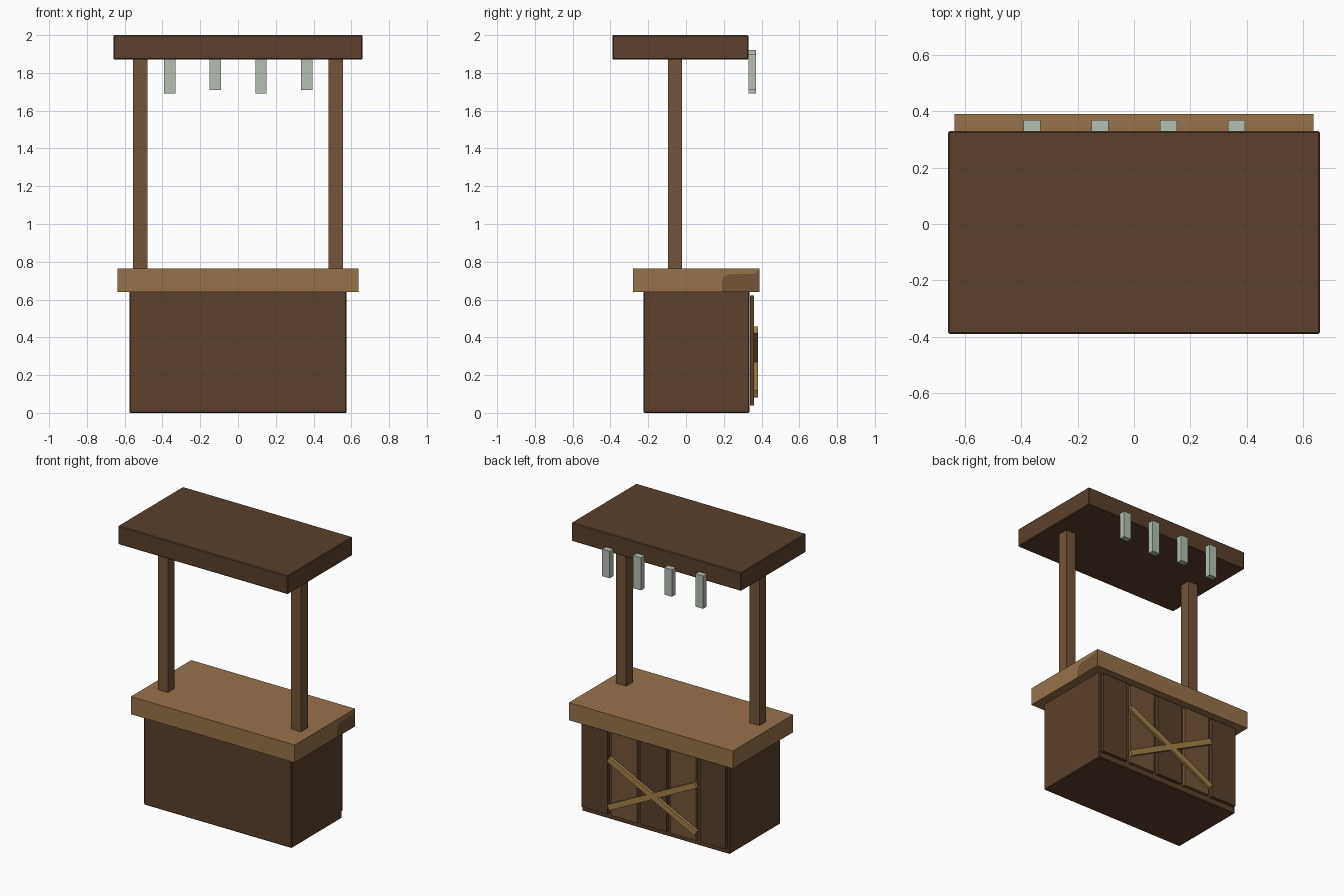
import bpy
import math

cube = bpy.data.objects.get("Cube")
if cube:
    bpy.data.objects.remove(cube, do_unlink=True)


def material(name, r, g, b):
    m = bpy.data.materials.new(name)
    m.use_nodes = True
    m.diffuse_color = (r, g, b, 1)
    m.node_tree.nodes["Principled BSDF"].inputs["Base Color"].default_value = (r, g, b, 1)
    return m


dark_wood = material("dark wood", 0.102, 0.051, 0.026)
mid_wood = material("mid wood", 0.171, 0.089, 0.04)
light_wood = material("light wood", 0.305, 0.171, 0.068)
golden_wood = material("golden wood", 0.36, 0.22, 0.062)
pale_cloth = material("pale grey green", 0.456, 0.527, 0.445)


def box(name, mat, x, y, z, tilt=0, bevel=0):
    """Box from (min, max) ranges, optionally tilted about y."""
    ranges = (x, y, z)
    bpy.ops.mesh.primitive_cube_add(size=1, location=[(a + b) / 2 for a, b in ranges])
    ob = bpy.context.object
    ob.name = name
    size = [b - a for a, b in ranges]
    for v in ob.data.vertices:
        v.co = [c * s for c, s in zip(v.co, size)]
    ob.rotation_euler.y = tilt
    ob.data.materials.append(mat)
    if bevel:
        mod = ob.modifiers.new("soft edge", "BEVEL")
        mod.width = bevel
        mod.segments = 1
    return ob


# Body, counter and roof
box("base", dark_wood, (-0.575, 0.575), (-0.225, 0.335), (0, 0.645), bevel=0.005)
box("counter", light_wood, (-0.637, 0.637), (-0.28, 0.39), (0.64, 0.764))
box("roof", dark_wood, (-0.66, 0.66), (-0.39, 0.33), (1.87, 2.0), bevel=0.005)

# Posts
for side, x in (("right", -0.518), ("left", 0.518)):
    box(side + "_post", mid_wood, (x - 0.039, x + 0.039), (-0.095, -0.02), (0.76, 1.875))

# Back planks in alternating wood
for i in range(5):
    x = (i - 2) * 0.23
    box(f"back_plank_{i + 1}", mid_wood if i % 2 else dark_wood,
        (x - 0.1, x + 0.1), (0.338, 0.36), (0.04, 0.622))

# Crossed braces
for name, sign in (("rising_brace", 1), ("falling_brace", -1)):
    box(name, golden_wood, (-0.38, 0.38), (0.36, 0.38), (0.25, 0.29),
        tilt=sign * math.radians(26.5))

# Hanging tags along the back edge of the roof, alternately long and short
for i in range(4):
    x = -0.362 + i * 0.242
    trim = 0.02 * (i % 2)
    box(f"hanging_tag_{i + 1}", pale_cloth,
        (x - 0.03, x + 0.03), (0.33, 0.37), (1.69 + trim, 1.92 - trim))

# Worn patch on the counter end
outline = [(0.19, 0.64), (0.39, 0.64), (0.39, 0.764), (0.375, 0.745), (0.355, 0.737),
           (0.225, 0.733), (0.2, 0.722), (0.19, 0.7)]
mesh = bpy.data.meshes.new("counter_end_patch")
mesh.from_pydata([(0.638, y, z) for y, z in outline], [], [range(len(outline))])
mesh.materials.append(mid_wood)
patch = bpy.data.objects.new("counter_end_patch", mesh)
bpy.context.collection.objects.link(patch)
